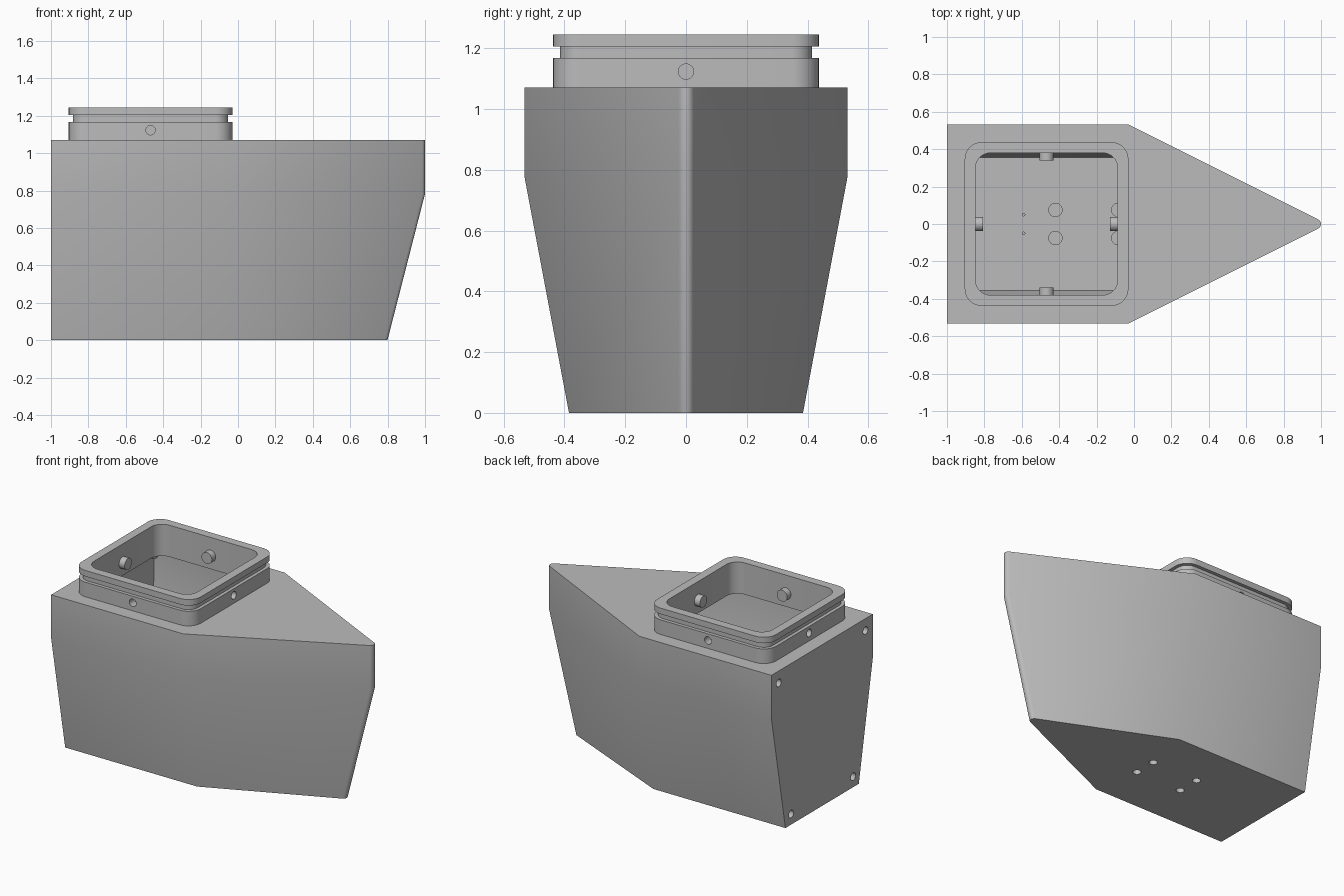
import bpy, bmesh, math
from mathutils import Vector

if "Cube" in bpy.data.objects:
    bpy.data.objects.remove(bpy.data.objects["Cube"], do_unlink=True)

grey = bpy.data.materials.new("plain grey")
grey.use_nodes = True
COLOUR = (0.5, 0.5, 0.5, 1)
grey.diffuse_color = COLOUR
grey.node_tree.nodes["Principled BSDF"].inputs["Base Color"].default_value = COLOUR

WALL = 0.035
TOP, KNEE = 1.07, 0.78
COLLAR_X = -0.4675


def finish(name, bm):
    bmesh.ops.recalc_face_normals(bm, faces=bm.faces)
    mesh = bpy.data.meshes.new(name)
    bm.to_mesh(mesh)
    bm.free()
    mesh.materials.append(grey)
    obj = bpy.data.objects.new(name, mesh)
    bpy.context.collection.objects.link(obj)
    return obj


def loft(name, sections, ring=False):
    """Skin matching loops; cap the ends, or join last to first for a ring."""
    bm = bmesh.new()
    loops = [[bm.verts.new(p) for p in s] for s in sections]
    pairs = list(zip(loops, loops[1:]))
    if ring:
        pairs.append((loops[-1], loops[0]))
    else:
        bm.faces.new(loops[0])
        bm.faces.new(loops[-1])
    for a, b in pairs:
        n = len(a)
        for i in range(n):
            j = (i + 1) % n
            bm.faces.new((a[i], a[j], b[j], b[i]))
    return finish(name, bm)


def cylinder(name, start, direction, radius, length):
    d = Vector(direction).normalized()
    bm = bmesh.new()
    bmesh.ops.create_cone(bm, cap_ends=True, segments=32, radius1=radius,
                          radius2=radius, depth=length)
    bm.transform(d.to_track_quat("Z", "Y").to_matrix().to_4x4())
    bmesh.ops.translate(bm, verts=bm.verts, vec=Vector(start) + d * length / 2)
    return finish(name, bm)


def cut(target, cutter):
    cutter.hide_render = True
    mod = target.modifiers.new("cut", "BOOLEAN")
    mod.operation, mod.solver, mod.object = "DIFFERENCE", "EXACT", cutter
    bpy.context.view_layer.objects.active = target
    bpy.ops.object.modifier_apply(modifier=mod.name)
    bpy.data.objects.remove(cutter, do_unlink=True)


def smooth(obj, degrees=30):
    bpy.ops.object.select_all(action="DESELECT")
    obj.select_set(True)
    bpy.context.view_layer.objects.active = obj
    bpy.ops.object.shade_smooth_by_angle(angle=math.radians(degrees))


def hull_section(half, nose, z, back=-1.0, r=0.027):
    """Square stern, straight sides and a pointed, rounded nose."""
    arc = [math.radians(a) for a in (-64, -40, -14, 14, 40, 64)]
    tip = [(nose - r + r * math.cos(a), r * math.sin(a), z) for a in arc]
    return ([(back, -half, z), (-0.03, -half, z)] + tip +
            [(-0.03, half, z), (back, half, z)])


def rounded_square(half, r, z):
    pts = []
    for k, (sx, sy) in enumerate(((1, 1), (-1, 1), (-1, -1), (1, -1))):
        for i in range(9):
            a = math.pi / 2 * (k + i / 8)
            pts.append((COLLAR_X + sx * (half - r) + r * math.cos(a),
                        sy * (half - r) + r * math.sin(a), z))
    return pts


# Hollow hull with a square opening in its deck
hull = loft("hull", [hull_section(0.385, 0.80, 0),
                     hull_section(0.532, 1.0, KNEE),
                     hull_section(0.532, 1.0, TOP)])
cut(hull, loft("cavity", [hull_section(0.355, 0.74, WALL, -1 + WALL, 0.01),
                          hull_section(0.495, 0.93, KNEE, -1 + WALL, 0.01),
                          hull_section(0.495, 0.93, TOP - WALL, -1 + WALL, 0.01)]))
cut(hull, loft("opening", [rounded_square(0.38, 0.08, z) for z in (0.95, 1.2)]))

# Collar with a groove around it
collar = loft("collar", [
    rounded_square(h, r, z) for h, r, z in (
        (0.4375, 0.09, TOP), (0.4375, 0.09, 1.167), (0.415, 0.07, 1.167),
        (0.415, 0.07, 1.205), (0.4375, 0.09, 1.205), (0.4375, 0.09, 1.245),
        (0.38, 0.08, 1.245), (0.38, 0.08, TOP))], ring=True)


def socket(target, name, point, inward, wall):
    """Drilled hole through a wall, closed by a boss on the inner side."""
    d = Vector(inward)
    p = Vector(point)
    cut(target, cylinder("drill", p - d * 0.05, d, 0.025, wall + 0.06))
    smooth(cylinder(name, p + d * (wall - 0.004), d, 0.038, 0.045))


# Pin sockets in the four collar sides
for side, (dx, dy) in {"left": (0, 1), "right": (0, -1),
                       "front": (1, 0), "rear": (-1, 0)}.items():
    socket(collar, "collar_boss_" + side,
           (COLLAR_X + dx * 0.4375, dy * 0.4375, 1.123), (-dx, -dy, 0), 0.0575)

# Screw sockets in the stern and floor, small pegs on the floor
for s, side in ((1, "left"), (-1, "right")):
    for level, y, z in (("upper", 0.455, 0.99), ("lower", 0.325, 0.07)):
        socket(hull, f"stern_boss_{level}_{side}", (-1, s * y, z), (1, 0, 0), WALL)
    for place, x in (("rear", -0.42), ("middle", -0.085)):
        socket(hull, f"floor_boss_{place}_{side}", (x, s * 0.075, 0), (0, 0, 1), WALL)
    smooth(cylinder("floor_peg_" + side, (-0.59, s * 0.05, WALL - 0.004),
                    (0, 0, 1), 0.009, 0.02))

smooth(hull)
smooth(collar)
